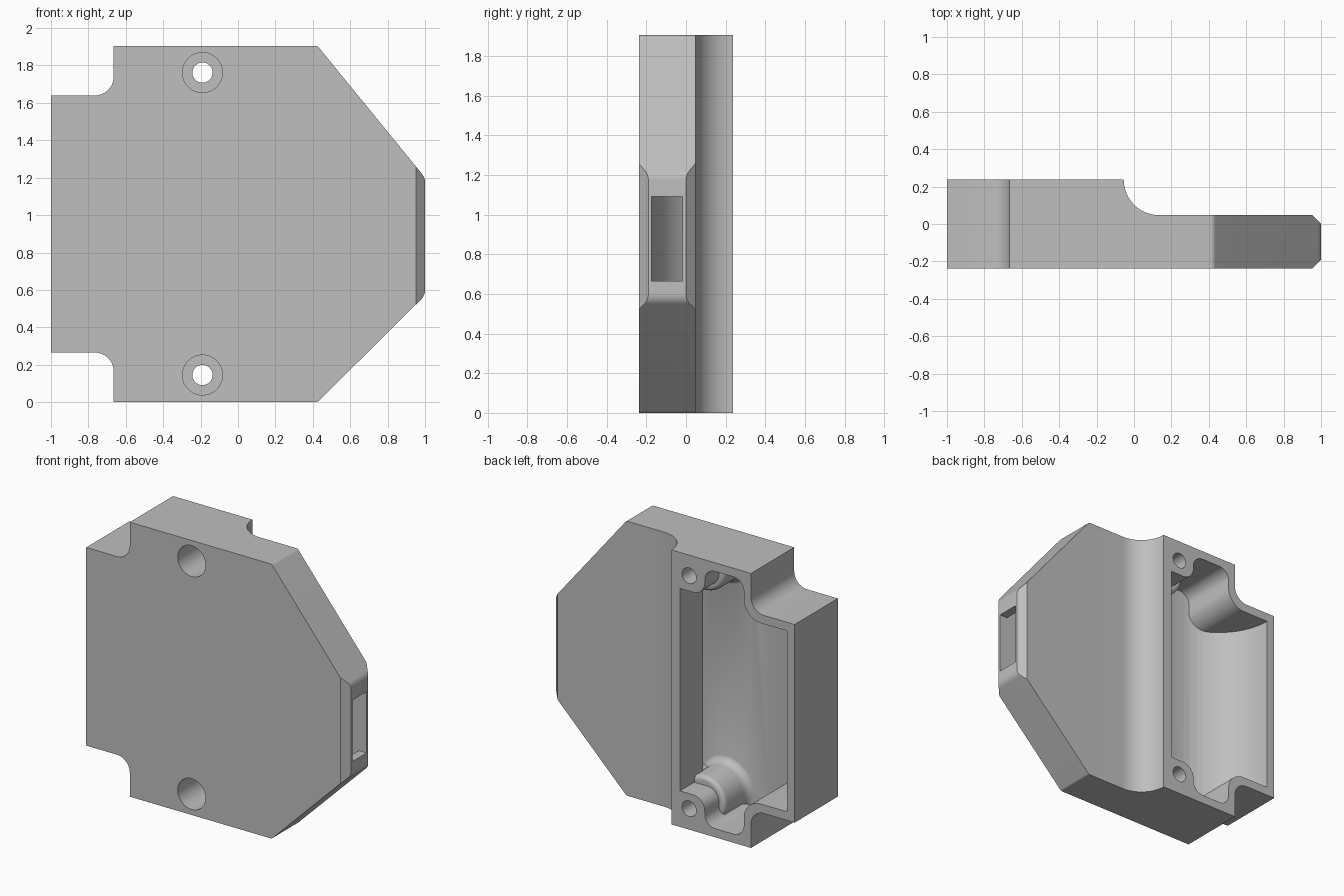
import bpy, bmesh, math
from mathutils import Vector

if "Cube" in bpy.data.objects:
    bpy.data.objects.remove(bpy.data.objects["Cube"], do_unlink=True)

HEIGHT = 1.905
HALF = 0.237          # half of the full thickness
HOLES = [(-0.19, 0.145), (-0.19, 1.762)]


def fillet(points, steps=14):
    """Round every 2D corner given as (a, b, radius)."""
    out = []
    for i, p in enumerate(points):
        c = Vector(p[:2])
        if len(p) < 3:
            out.append(c)
            continue
        d1 = (Vector(points[i - 1][:2]) - c).normalized()
        d2 = (Vector(points[(i + 1) % len(points)][:2]) - c).normalized()
        half = d1.angle(d2) / 2
        centre = c + (d1 + d2).normalized() * (p[2] / math.sin(half))
        v1 = c + d1 * (p[2] / math.tan(half)) - centre
        v2 = c + d2 * (p[2] / math.tan(half)) - centre
        sweep = v1.angle(v2)
        for k in range(steps + 1):
            t = k / steps
            out.append(centre + (v1 * math.sin((1 - t) * sweep)
                                 + v2 * math.sin(t * sweep)) / math.sin(sweep))
    return out


def finish(name, bm):
    bmesh.ops.recalc_face_normals(bm, faces=bm.faces)
    mesh = bpy.data.meshes.new(name)
    bm.to_mesh(mesh)
    bm.free()
    ob = bpy.data.objects.new(name, mesh)
    bpy.context.collection.objects.link(ob)
    return ob


def prism(name, points, axis, lo, hi):
    """Extrude a rounded profile along y (points are x, z) or z (x, y)."""
    bm = bmesh.new()
    place = (lambda p: (p.x, lo, p.y)) if axis == "y" else (lambda p: (p.x, p.y, lo))
    face = bm.faces.new([bm.verts.new(place(p)) for p in fillet(points)])
    geo = bmesh.ops.extrude_face_region(bm, geom=[face])["geom"]
    shift = (0, hi - lo, 0) if axis == "y" else (0, 0, hi - lo)
    bmesh.ops.translate(bm, vec=shift,
                        verts=[g for g in geo if isinstance(g, bmesh.types.BMVert)])
    return finish(name, bm)


def lathe(name, centre, profile, sides=48):
    """Stack of rings (radius, y) around a y axis, capped at both ends."""
    bm = bmesh.new()
    rings = []
    for r, y in profile:
        rings.append([bm.verts.new((centre[0] + r * math.cos(a), y, centre[1] + r * math.sin(a)))
                      for a in (2 * math.pi * k / sides for k in range(sides))])
    for low, high in zip(rings, rings[1:]):
        for k in range(sides):
            n = (k + 1) % sides
            bm.faces.new((low[k], low[n], high[n], high[k]))
    bm.faces.new(rings[0])
    bm.faces.new(rings[-1])
    return finish(name, bm)


def combine(target, tool, operation):
    mod = target.modifiers.new("combine", "BOOLEAN")
    mod.operation, mod.object, mod.solver = operation, tool, "EXACT"
    bpy.context.view_layer.objects.active = target
    bpy.ops.object.modifier_apply(modifier=mod.name)
    bpy.data.objects.remove(tool, do_unlink=True)


# Housing: front outline intersected with the stepped, chamfered plan
housing = prism("housing", [
    (-1, 0.265), (-0.665, 0.265, 0.1), (-0.665, 0), (0.425, 0, 0.03),
    (1, 0.57, 0.07), (1, 1.2, 0.07), (0.425, HEIGHT, 0.03),
    (-0.665, HEIGHT), (-0.665, 1.64, 0.1), (-1, 1.64)], "y", -HALF, HALF)
plan = prism("plan", [
    (-1.2, -0.4), (0.79, -0.4), (1.05, -0.14), (1.05, -0.05), (0.953, 0.047),
    (-0.055, 0.047, 0.19), (-0.055, 0.4), (-1.2, 0.4)], "z", -0.2, 2.1)
combine(housing, plan, "INTERSECT")

# Cavity: open at the back, running on under the thin half
cavity = prism("cavity", [
    (-1.2, 0.325), (-0.61, 0.325, 0.13), (-0.61, 0.06, 0.08), (-0.31, 0.06, 0.08),
    (-0.31, 0.25, 0.09), (0.595, 0.25), (1.1, 0.755), (1.1, 0.98),
    (0.551, 1.655), (-0.31, 1.655, 0.09), (-0.31, 1.845, 0.08),
    (-0.61, 1.845, 0.08), (-0.61, 1.58, 0.13), (-1.2, 1.58)], "y", -0.5, 0.5)
cavity_plan = prism("cavity_plan", [
    (-0.94, -0.177, 0.414), (0.94, -0.177), (0.94, -0.013), (-0.12, -0.013),
    (-0.12, 0.4), (-0.94, 0.4)], "z", -0.2, 2.1)
combine(cavity, cavity_plan, "INTERSECT")

# Screw bosses stay solid inside the cavity, flared at the foot
flare = [(0.165 + 0.06 * (1 - math.sin(a)), -0.18 + 0.06 * (1 - math.cos(a)))
         for a in (math.pi / 2 * k / 8 for k in range(9))]
crown = [(0.135 + 0.03 * math.cos(a), 0.05 + 0.03 * math.sin(a))
         for a in (math.pi / 2 * k / 6 for k in range(7))]
for centre in HOLES:
    boss = lathe("boss", centre, [(0.225, -0.3)] + flare + crown)
    combine(cavity, boss, "DIFFERENCE")
combine(housing, cavity, "DIFFERENCE")

# Counterbored screw holes
for centre in HOLES:
    drill = lathe("drill", centre, [(0.107, -0.4), (0.107, 0.03), (0.054, 0.03), (0.054, 0.4)])
    combine(housing, drill, "DIFFERENCE")

# Window in the narrow end, opening into the cavity
window = prism("window", [(0.9, -0.173), (1.2, -0.173), (1.2, -0.017), (0.9, -0.017)],
               "z", 0.665, 1.09)
combine(housing, window, "DIFFERENCE")

# Plain grey material
grey = bpy.data.materials.new("plain grey")
grey.use_nodes = True
colour = (0.52, 0.52, 0.52, 1)
grey.diffuse_color = colour
grey.node_tree.nodes["Principled BSDF"].inputs["Base Color"].default_value = colour
housing.data.materials.clear()
housing.data.materials.append(grey)
for poly in housing.data.polygons:
    poly.material_index = 0

bpy.ops.object.select_all(action="DESELECT")
housing.select_set(True)
bpy.context.view_layer.objects.active = housing
bpy.ops.object.shade_smooth_by_angle(angle=math.radians(25))
